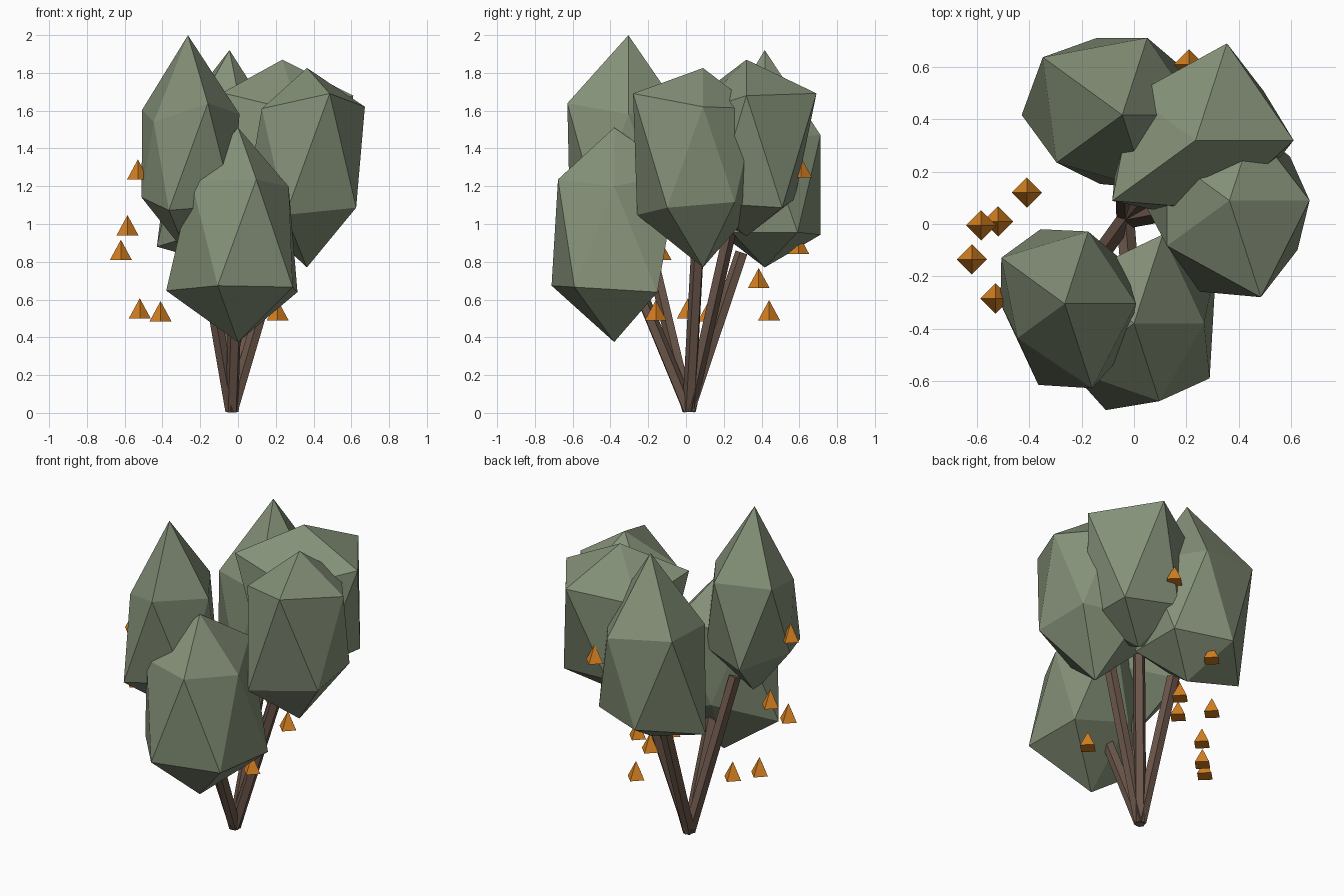
import bpy
import bmesh
from math import cos, sin, radians, sqrt
from mathutils import Vector, Matrix

cube = bpy.data.objects.get("Cube")
if cube:
    bpy.data.objects.remove(cube, do_unlink=True)


def make_material(name, rgb):
    mat = bpy.data.materials.new(name)
    mat.use_nodes = True
    color = (*rgb, 1)
    mat.diffuse_color = color
    shader = next(n for n in mat.node_tree.nodes if n.type == 'BSDF_PRINCIPLED')
    shader.inputs["Base Color"].default_value = color
    shader.inputs["Roughness"].default_value = 0.9
    return mat


def finish(name, bm, mat):
    bmesh.ops.recalc_face_normals(bm, faces=bm.faces)
    mesh = bpy.data.meshes.new(name)
    bm.to_mesh(mesh)
    bm.free()
    mesh.materials.append(mat)
    obj = bpy.data.objects.new(name, mesh)
    bpy.context.collection.objects.link(obj)
    return obj


LEAF = make_material("sage green", (0.235, 0.285, 0.19))
BARK = make_material("dark brown", (0.15, 0.095, 0.07))
FRUIT = make_material("orange", (0.68, 0.22, 0.015))

STRETCH = 1.7
BASE = Vector((-0.033, 0.016, 0.012))


# Leaf clump: a tall icosahedron whose corners are pushed in or out
def leaf_clump(name, centre, bottom, lower, upper, top):
    bm = bmesh.new()
    centre = Vector(centre)

    def corner(angle, height, radius):
        flat = sqrt(1 - height * height)
        a = radians(angle)
        direction = Vector((flat * cos(a), flat * sin(a), height * STRETCH))
        return bm.verts.new(centre + direction * radius)

    tilt = 1 / sqrt(5)
    low = corner(0, -1, bottom)
    high = corner(0, 1, top)
    ring_a = [corner(36 + 72 * i, -tilt, r) for i, r in enumerate(lower)]
    ring_b = [corner(72 * i, tilt, r) for i, r in enumerate(upper)]
    for i in range(5):
        j = (i + 1) % 5
        bm.faces.new((low, ring_a[j], ring_a[i]))
        bm.faces.new((high, ring_b[i], ring_b[j]))
        bm.faces.new((ring_b[i], ring_a[i], ring_b[j]))
        bm.faces.new((ring_a[i], ring_a[j], ring_b[j]))
    return finish(name, bm, LEAF)


# Stem: a thin five-sided rod leaning from the root toward a clump
def stem(name, target):
    path = (Vector(target) - BASE) * 0.7
    bm = bmesh.new()
    turn = path.to_track_quat('Z', 'Y').to_matrix().to_4x4()
    place = Matrix.Translation(BASE + path / 2) @ turn
    bmesh.ops.create_cone(bm, cap_ends=True, segments=5, radius1=0.036,
                          radius2=0.036, depth=path.length, matrix=place)
    return finish(name, bm, BARK)


# Fruit: a small four-sided pyramid with its corners on the axes
def fruit(name, x, y, z):
    bm = bmesh.new()
    ring = [bm.verts.new((x + 0.058 * cos(radians(a)), y + 0.058 * sin(radians(a)), z))
            for a in range(0, 360, 90)]
    tip = bm.verts.new((x, y, z + 0.107))
    bm.faces.new(ring[::-1])
    for i in range(4):
        bm.faces.new((ring[i], ring[(i + 1) % 4], tip))
    return finish(name, bm, FRUIT)


# Name, centre, bottom, lower ring, upper ring, top
CLUMPS = [
    ("front", (0, -.38, .97), .35,
     (.435, .28, .425, .39, .4), (.3, .4, .33, .34, .35), .318),
    ("front_right", (-.265, -.305, 1.35), .305,
     (.31, .335, .275, .365, .33), (.305, .325, .335, .25, .38), .382),
    ("left", (.365, .09, 1.36), .347,
     (.32, .34, .37, .41, .36), (.343, .33, .33, .33, .435), .274),
    ("back_left", (.235, .32, 1.36), .25,
     (.36, .3, .33, .33, .33), (.42, .436, .33, .44, .31), .3),
    ("back", (-.045, .417, 1.207), .257,
     (.33, .347, .43, .31, .33), (.33, .347, .42, .347, .33), .42),
]
for name, centre, *radii in CLUMPS:
    leaf_clump(name + "_leaf_clump", centre, *radii)
    stem(name + "_stem", centre)

FRUITS = [
    (-.53, -.285, 1.235), (-.585, -.005, .94), (-.62, -.135, .81),
    (-.52, .01, .5), (-.41, .12, .485), (.21, -.16, .49),
    (.21, .61, 1.245), (-.08, .595, .84), (-.02, .385, .66), (.04, .44, .49),
]
for i, spot in enumerate(FRUITS):
    fruit(f"fruit_{i + 1}", *spot)
